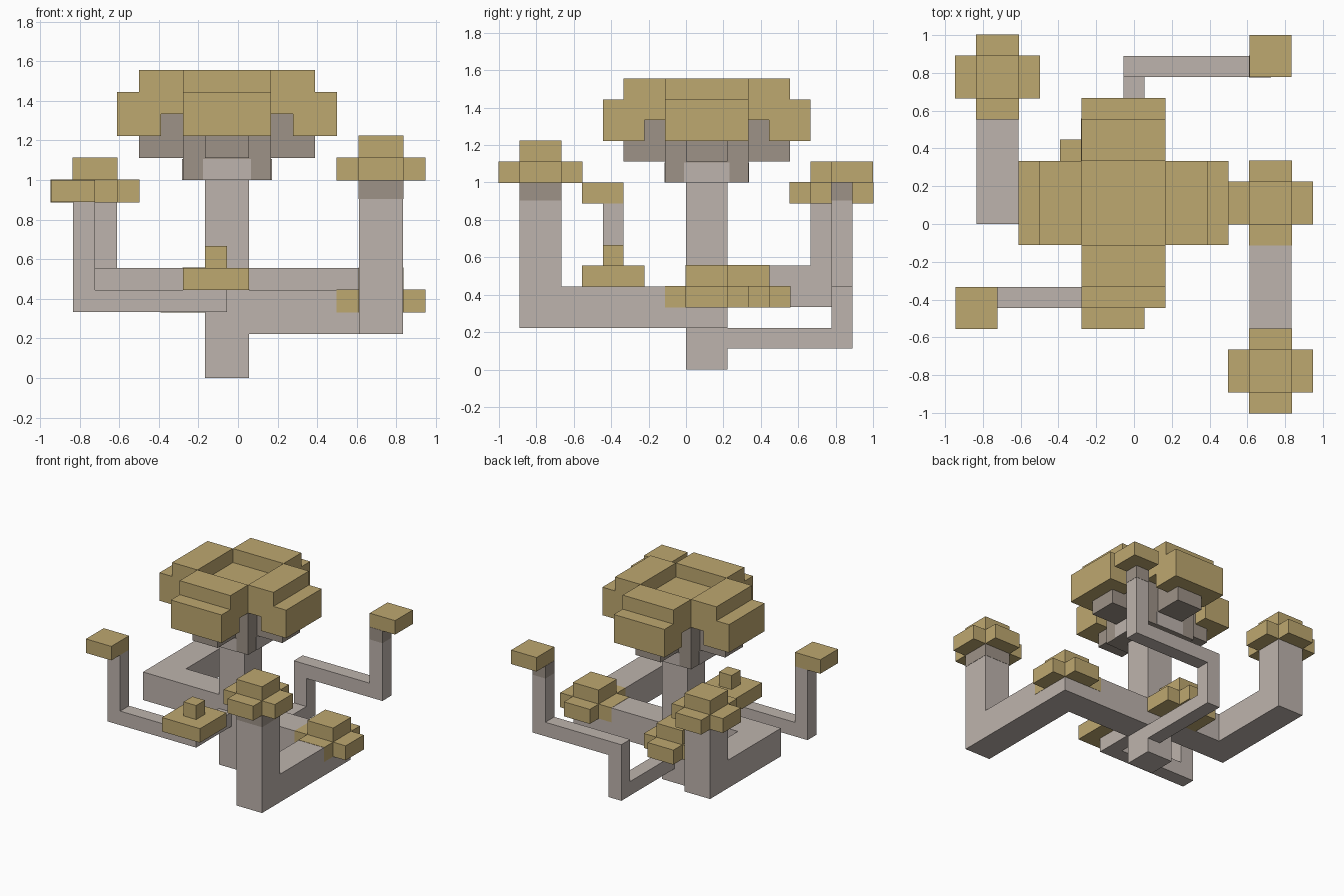
import bpy
import bmesh
from mathutils import Vector

if "Cube" in bpy.data.objects:
    bpy.data.objects.remove(bpy.data.objects["Cube"])

U = 1 / 9                       # edge of one block
SHIFT = Vector((-1.5, 0, 0))    # centres the block grid


def material(name, rgb):
    m = bpy.data.materials.new(name)
    m.use_nodes = True
    m.diffuse_color = (*rgb, 1)
    m.node_tree.nodes["Principled BSDF"].inputs["Base Color"].default_value = (*rgb, 1)
    return m


LEAF = material("dry_gold_leaf", (0.515, 0.392, 0.162))
WOOD = material("pale_wood", (0.515, 0.456, 0.418))
SHADE = material("dark_wood", (0.337, 0.287, 0.242))


def blocks(name, mat, boxes, grow=0.0):
    """Build one object from boxes given by two grid corners."""
    bm = bmesh.new()
    for lo, hi in boxes:
        lo, hi = Vector(lo), Vector(hi)
        cube = bmesh.ops.create_cube(bm, size=1)
        size = (hi - lo) * U + Vector((2 * grow,) * 3)
        mid = ((lo + hi) / 2 + SHIFT) * U
        bmesh.ops.scale(bm, vec=size, verts=cube["verts"])
        bmesh.ops.translate(bm, vec=mid, verts=cube["verts"])
    mesh = bpy.data.meshes.new(name)
    bm.to_mesh(mesh)
    bm.free()
    mesh.materials.append(mat)
    obj = bpy.data.objects.new(name, mesh)
    bpy.context.collection.objects.link(obj)
    return obj


def branch(name, thick, path):
    """Square limb whose lower corner follows the path of grid points."""
    t = Vector((thick,) * 3)
    boxes = []
    for a, b in zip(path, path[1:]):
        lo = Vector(map(min, a, b))
        hi = Vector(map(max, a, b)) + t
        boxes.append((lo, hi))
    blocks(name, WOOD, boxes)


def tuft(name, x, y, z):
    """Cross of leaves around a two-block cap."""
    blocks(name, LEAF, [
        ((x - 1, y, z), (x + 3, y + 2, z + 1)),
        ((x, y - 1, z), (x + 2, y + 3, z + 1)),
        ((x, y, z), (x + 2, y + 2, z + 2))], grow=0.002)


def four_arms(r0, r1, half, z0, z1):
    """Four boxes around the trunk axis, from radius r0 to r1."""
    c = 1
    return [((c + r0, c - half, z0), (c + r1, c + half, z1)),
            ((c - r1, c - half, z0), (c - r0, c + half, z1)),
            ((c - half, c + r0, z0), (c + half, c + r1, z1)),
            ((c - half, c - r1, z0), (c + half, c - r0, z1))]


# Trunk and the four limbs
blocks("trunk", WOOD, [((0, 0, 0), (2, 2, 9))])
branch("front_left_limb", 2, [(0, 0, 2), (7, 0, 2), (7, -8, 2), (7, -8, 7)])
branch("back_right_limb", 2, [(0, 0, 3), (-6, 0, 3), (-6, 6, 3), (-6, 6, 6)])
branch("front_right_twig", 1, [(0, 0, 3), (0, -4, 3), (-6, -4, 3), (-6, -4, 7)])
branch("back_left_twig", 1, [(1, 1, 1), (1, 7, 1), (1, 7, 4), (7, 7, 4), (7, 7, 8)])

# Dark wood at the limb tips and under the crown
blocks("front_left_limb_tip", SHADE, [((7, -8, 8.15), (9, -6, 9))], grow=0.002)
blocks("back_left_twig_tip", SHADE, [((7, 7, 8.15), (8, 8, 9))], grow=0.002)
blocks("crown_fork", SHADE,
       [((-1, -1, 9), (3, 3, 12))]
       + four_arms(2, 4, 1, 10, 11) + four_arms(2, 3, 1, 11, 12))
blocks("crown_fork_pale_sides", WOOD, four_arms(2, 2.04, 1.1, 9, 9.95))

# Crown: a cross of leaves with a sunken middle
blocks("crown", LEAF,
       [((-1, -1, 12), (3, 3, 13))]
       + four_arms(2, 4, 2, 12, 14)
       + four_arms(3, 4, 2, 11, 12)
       + four_arms(4, 5, 2, 11, 13))

# Leaf tufts
tuft("front_left_tuft", 7, -8, 9)
tuft("left_elbow_tuft", 7, 0, 3)
tuft("back_right_tuft", -6, 6, 8)
tuft("back_trunk_tuft", -1, 2, 3)
blocks("front_elbow_tuft", LEAF, [((-1, -5, 4), (2, -2, 5)), ((0, -4, 5), (1, -3, 6))])
blocks("front_right_leaf", LEAF, [((-7, -5, 8), (-5, -3, 9))])
blocks("back_left_leaf", LEAF, [((7, 7, 9), (9, 9, 10))])
